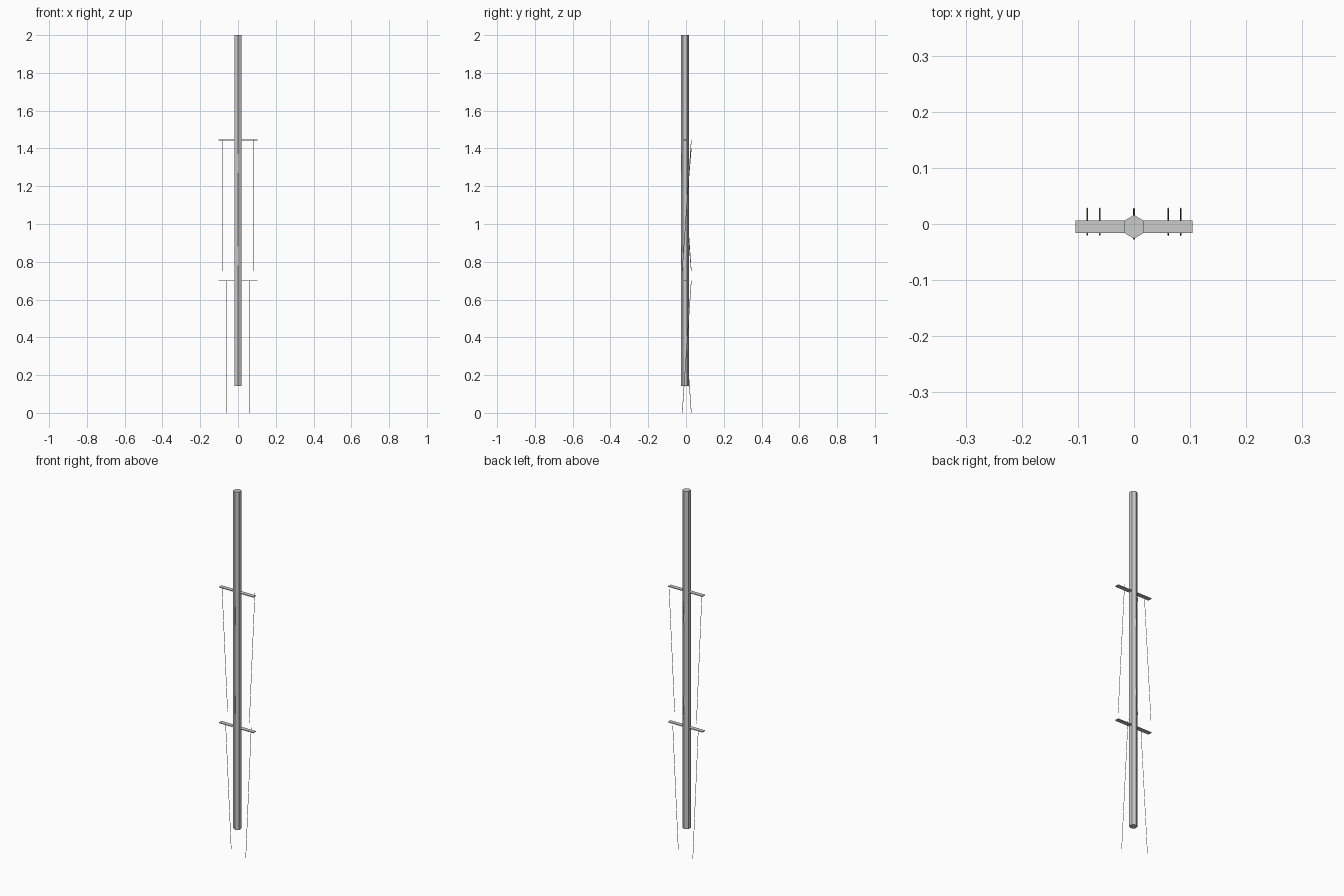
import bpy
from mathutils import Vector

if "Cube" in bpy.data.objects:
    bpy.data.objects.remove(bpy.data.objects["Cube"])


def prism(name, a, b, radius, sides):
    """Flat-shaded prism running from point a to point b."""
    a, b = Vector(a), Vector(b)
    d = b - a
    bpy.ops.mesh.primitive_cylinder_add(vertices=sides, radius=radius, depth=d.length,
                                        location=(a + b) / 2)
    ob = bpy.context.object
    ob.name = name
    if abs(d.x) + abs(d.y) > 1e-6:
        ob.rotation_mode = 'QUATERNION'
        ob.rotation_quaternion = d.to_track_quat('Z', 'Y')
    return ob


def box(name, loc, size):
    bpy.ops.mesh.primitive_cube_add(size=1, location=loc)
    ob = bpy.context.object
    ob.name = name
    ob.scale = size


# hexagonal mast, points towards front and back
prism("mast", (0, -0.005, 0.142), (0, -0.005, 2.0), 0.021, 6)

# flat spreaders
box("upper_spreader", (0, -0.005, 1.445), (0.209, 0.022, 0.004))
box("lower_spreader", (0, -0.005, 0.699), (0.209, 0.022, 0.004))

# side wires, slanting opposite ways on the two sides
FRONT, BACK, R = -0.02, 0.028, 0.0014
for level, x, top, bottom in (("upper", 0.083, 1.445, 0.75), ("lower", 0.061, 0.70, 0.0)):
    prism(level + "_right_wire", (x, BACK, top), (x, FRONT, bottom), R, 4)
    prism(level + "_left_wire", (-x, FRONT, top), (-x, BACK, bottom), R, 4)

# crossed centre wires, mostly hidden in the mast
prism("centre_wire_a", (0, -0.026, 1.40), (0, 0.028, 0.75), R, 4)
prism("centre_wire_b", (0, 0.028, 1.40), (0, -0.026, 0.75), R, 4)

# small cleats on the front edge of the mast
box("upper_cleat", (0, -0.025, 1.32), (0.003, 0.005, 0.10))
box("lower_cleat", (0, -0.025, 0.83), (0.003, 0.005, 0.10))
